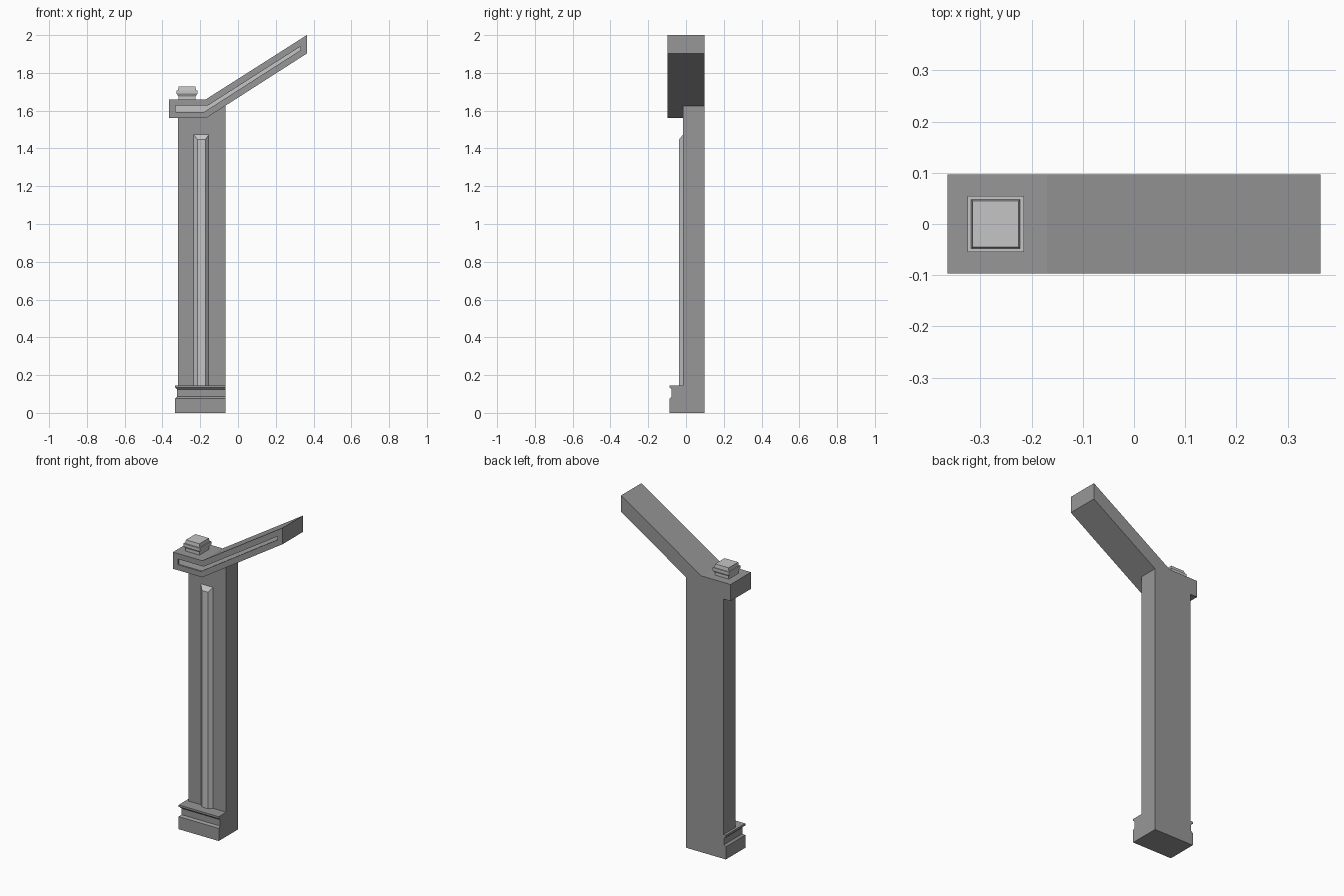
import bpy, bmesh

if "Cube" in bpy.data.objects:
    bpy.data.objects.remove(bpy.data.objects["Cube"], do_unlink=True)


def material(name, value):
    m = bpy.data.materials.new(name)
    m.use_nodes = True
    colour = (value, value, value, 1)
    m.diffuse_color = colour
    m.node_tree.nodes["Principled BSDF"].inputs["Base Color"].default_value = colour
    return m


DARK = material("mid grey", 0.31)
LIGHT = material("light grey", 0.56)
BACK = 0.097


def finish(bm, name, *mats):
    bmesh.ops.recalc_face_normals(bm, faces=bm.faces)
    mesh = bpy.data.meshes.new(name)
    bm.to_mesh(mesh)
    bm.free()
    for m in mats:
        mesh.materials.append(m)
    obj = bpy.data.objects.new(name, mesh)
    bpy.context.collection.objects.link(obj)
    return obj


def prism(profile, y0, y1):
    """Extrude an x-z outline from y0 to y1; returns the mesh and its front face."""
    bm = bmesh.new()
    front = bm.faces.new([bm.verts.new((x, y0, z)) for x, z in profile])
    ext = bmesh.ops.extrude_face_region(bm, geom=[front], use_keep_orig=True)
    moved = [v for v in ext["geom"] if isinstance(v, bmesh.types.BMVert)]
    bmesh.ops.translate(bm, verts=moved, vec=(0, y1 - y0, 0))
    bmesh.ops.recalc_face_normals(bm, faces=bm.faces)
    return bm, front


def stack(rings):
    """Skin a pile of rectangles given as (x0, x1, y0, y1, z)."""
    bm = bmesh.new()
    loops = [[bm.verts.new(p) for p in
              ((x0, y0, z), (x1, y0, z), (x1, y1, z), (x0, y1, z))]
             for x0, x1, y0, y1, z in rings]
    for a, b in zip(loops, loops[1:]):
        for i in range(4):
            j = (i + 1) % 4
            bm.faces.new((a[i], a[j], b[j], b[i]))
    bm.faces.new(loops[0])
    bm.faces.new(loops[-1])
    return bm


# Bent beam with a sunken light strip on its front
bm, front = prism([(-0.364, 1.56), (-0.17, 1.56), (0.364, 1.902),
                   (0.364, 2.0), (-0.17, 1.66), (-0.364, 1.66)], -BACK, BACK)
bmesh.ops.inset_region(bm, faces=[front], thickness=0.033, use_even_offset=True)
floor = bmesh.ops.extrude_discrete_faces(bm, faces=[front])["faces"][0]
bmesh.ops.translate(bm, verts=floor.verts, vec=(0, 0.008, 0))
floor.material_index = 1
finish(bm, "bent_beam", DARK, LIGHT)

# Column shaft, cut to fit under the beam
bm, _ = prism([(-0.318, 0.146), (-0.067, 0.146), (-0.067, 1.626),
               (-0.17, 1.56), (-0.318, 1.56)], -0.016, BACK)
finish(bm, "column_shaft", DARK)

# Moulded base, flush at the back and on the left side
base = [(0, 0), (0, 0.076), (0.011, 0.086), (0.011, 0.124), (0.002, 0.134), (0, 0.134), (0, 0.146)]
finish(stack([(-0.333 + o, -0.067, -0.087 + o, BACK, z) for o, z in base]),
       "moulded_base", DARK)

# Bevelled light rib on the shaft front
bm, front = prism([(-0.235, 0.146), (-0.155, 0.146), (-0.155, 1.473), (-0.235, 1.473)],
                  -0.037, -0.016)
for v in front.verts:
    v.co.x += 0.021 if v.co.x < -0.195 else -0.018
    if v.co.z > 1:
        v.co.z -= 0.026
finish(bm, "front_rib", LIGHT)

# Square cap on the beam
cap = [(0.046, 1.66), (0.046, 1.676), (0.055, 1.69), (0.055, 1.706), (0.048, 1.706), (0.045, 1.727)]
finish(stack([(-0.27 - r, -0.27 + r, -r, r, z) for r, z in cap]), "square_cap", LIGHT)
